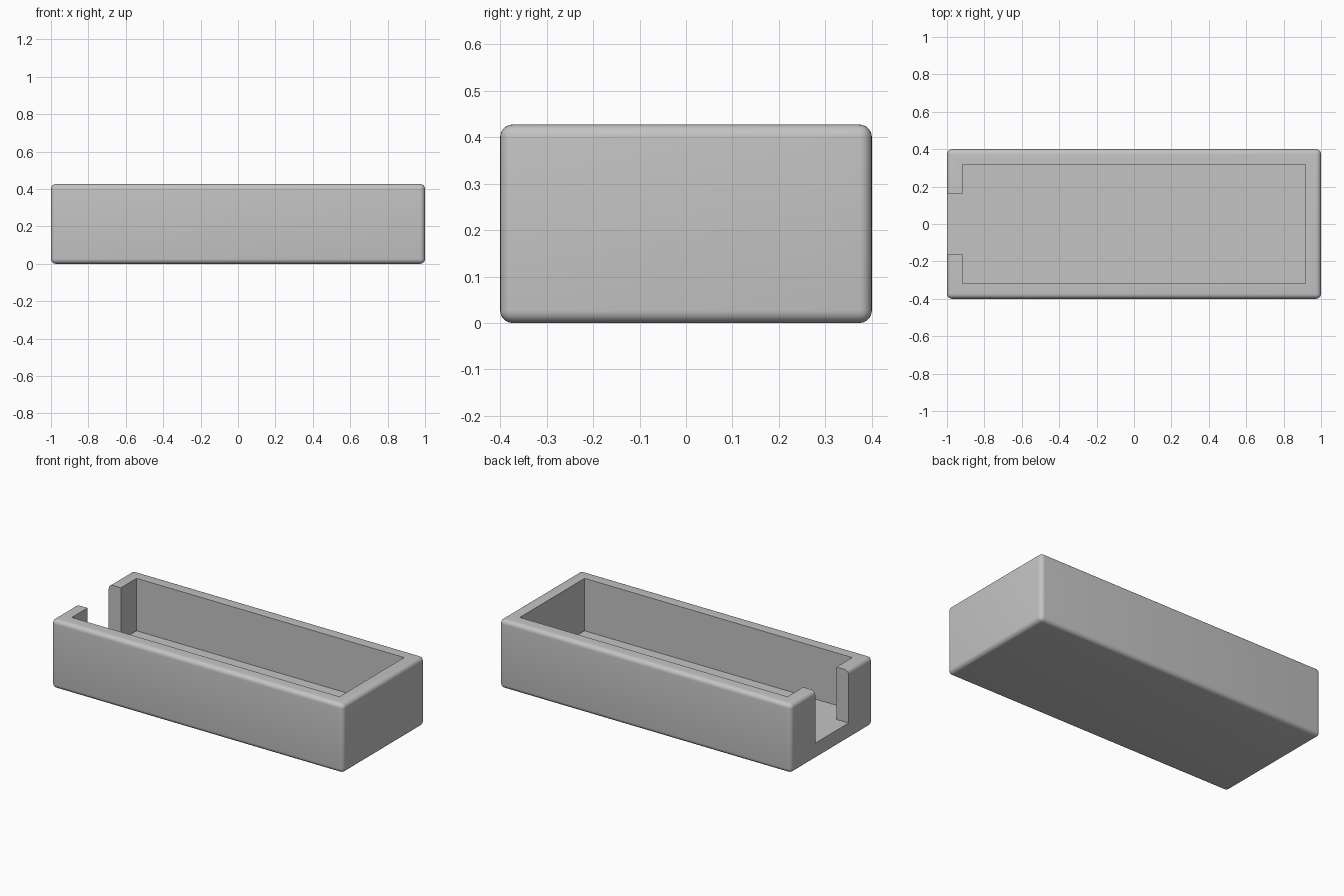
import bpy

if "Cube" in bpy.data.objects:
    bpy.data.objects.remove(bpy.data.objects["Cube"], do_unlink=True)

LENGTH, WIDTH, HEIGHT = 2.0, 0.8, 0.427
WALL, FLOOR, NOTCH, ROUND = 0.083, 0.102, 0.326, 0.027

grey = bpy.data.materials.new("plain grey")
grey.use_nodes = True
colour = (0.55, 0.55, 0.55, 1)
grey.diffuse_color = colour
grey.node_tree.nodes["Principled BSDF"].inputs["Base Color"].default_value = colour


def box(name, low, high):
    centre = [(a + b) / 2 for a, b in zip(low, high)]
    bpy.ops.mesh.primitive_cube_add(size=1, location=centre)
    obj = bpy.context.object
    obj.name = name
    obj.scale = [b - a for a, b in zip(low, high)]
    bpy.ops.object.transform_apply(location=True, rotation=False, scale=True)
    obj.data.materials.append(grey)
    return obj


def apply_modifiers(obj):
    bpy.context.view_layer.objects.active = obj
    for modifier in list(obj.modifiers):
        bpy.ops.object.modifier_apply(modifier=modifier.name)


# Outer block with rounded edges
x, y = LENGTH / 2, WIDTH / 2
tray = box("open_tray", (-x, -y, 0), (x, y, HEIGHT))
bevel = tray.modifiers.new("rounded edges", 'BEVEL')
bevel.width = ROUND
bevel.segments = 6
apply_modifiers(tray)

# Main cavity, then the opening in the end wall
cutters = [
    box("cavity_cutter", (-x + WALL, -y + WALL, FLOOR), (x - WALL, y - WALL, 1)),
    box("notch_cutter", (-x - WALL, -NOTCH / 2, FLOOR), (0, NOTCH / 2, 1)),
]

# Join the cutters first so the floor stays one clean level
union = cutters[0].modifiers.new("union", 'BOOLEAN')
union.operation = 'UNION'
union.object = cutters[1]
union.solver = 'EXACT'
apply_modifiers(cutters[0])
cut = tray.modifiers.new("hollow", 'BOOLEAN')
cut.operation = 'DIFFERENCE'
cut.object = cutters[0]
cut.solver = 'EXACT'
apply_modifiers(tray)

for cutter in cutters:
    bpy.data.objects.remove(cutter, do_unlink=True)

# Smooth the rounded edges, keep the cut edges crisp
bpy.ops.object.select_all(action='DESELECT')
tray.select_set(True)
bpy.context.view_layer.objects.active = tray
bpy.ops.object.shade_smooth_by_angle(angle=0.6)
